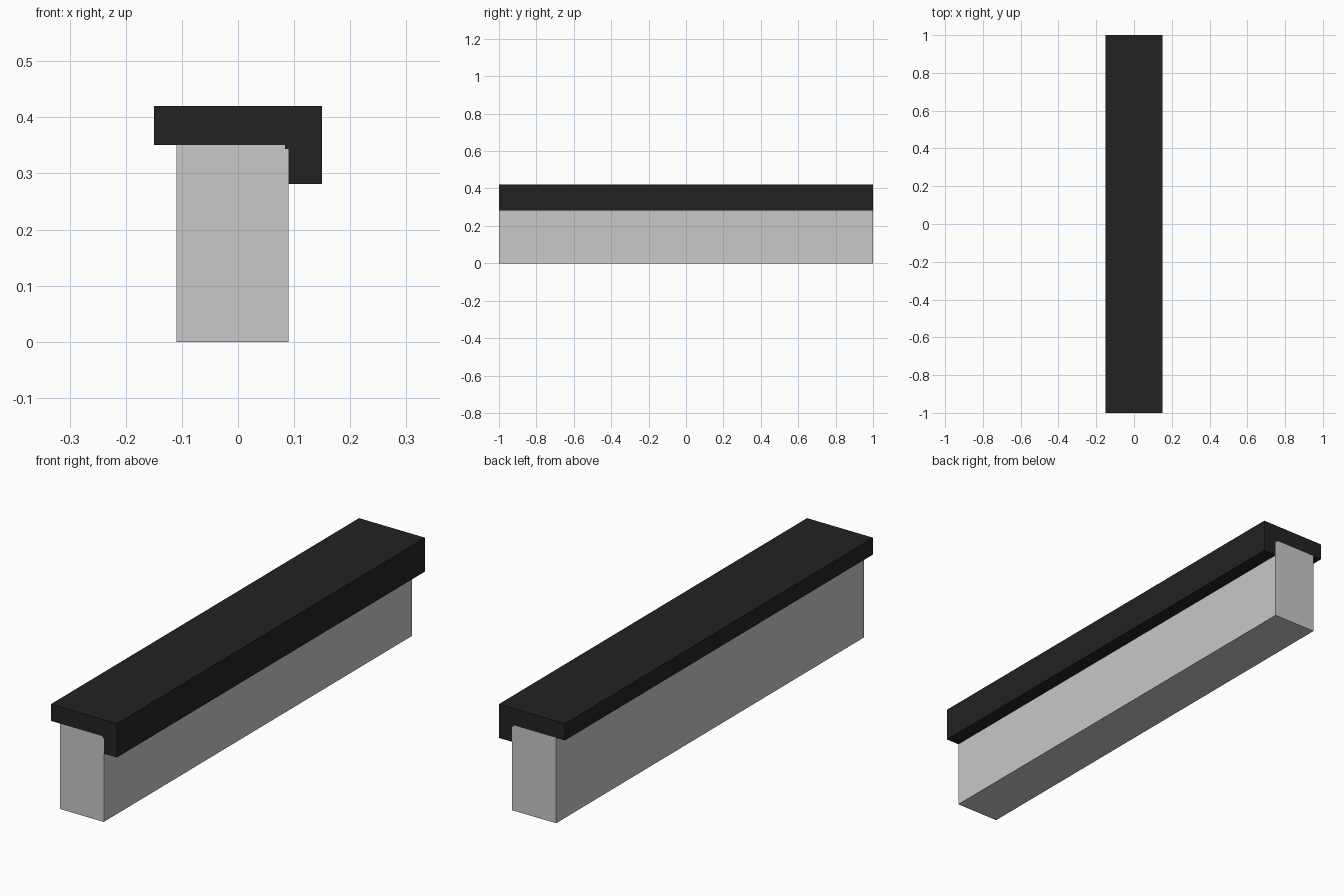
import bpy, bmesh

if "Cube" in bpy.data.objects:
    bpy.data.objects.remove(bpy.data.objects["Cube"])


def material(name, rgb):
    m = bpy.data.materials.new(name)
    m.diffuse_color = (*rgb, 1)
    m.use_nodes = True
    m.node_tree.nodes["Principled BSDF"].inputs["Base Color"].default_value = m.diffuse_color
    return m


def extrude_profile(name, points, mat, length=2.0):
    """Extrude an x/z outline along y, centred on y = 0."""
    bm = bmesh.new()
    face = bm.faces.new([bm.verts.new((x, -length / 2, z)) for x, z in points])
    ext = bmesh.ops.extrude_face_region(bm, geom=[face], use_keep_orig=True)
    moved = [g for g in ext["geom"] if isinstance(g, bmesh.types.BMVert)]
    bmesh.ops.translate(bm, verts=moved, vec=(0, length, 0))
    bmesh.ops.recalc_face_normals(bm, faces=bm.faces)
    mesh = bpy.data.meshes.new(name)
    bm.to_mesh(mesh)
    bm.free()
    mesh.materials.append(mat)
    obj = bpy.data.objects.new(name, mesh)
    bpy.context.collection.objects.link(obj)
    return obj


light_grey = material("light grey", (0.58, 0.58, 0.58))
black = material("near black", (0.016, 0.016, 0.016))

# Wall, with a small step in its top right edge
extrude_profile("wall", [(-0.11, 0), (0.09, 0), (0.09, 0.344),
                         (0.084, 0.344), (0.084, 0.351), (-0.11, 0.351)], light_grey)

# Coping with a lip hanging down on the right side
extrude_profile("coping", [(-0.15, 0.351), (0.084, 0.351), (0.084, 0.344), (0.09, 0.344),
                           (0.09, 0.281), (0.15, 0.281), (0.15, 0.42), (-0.15, 0.42)], black)
